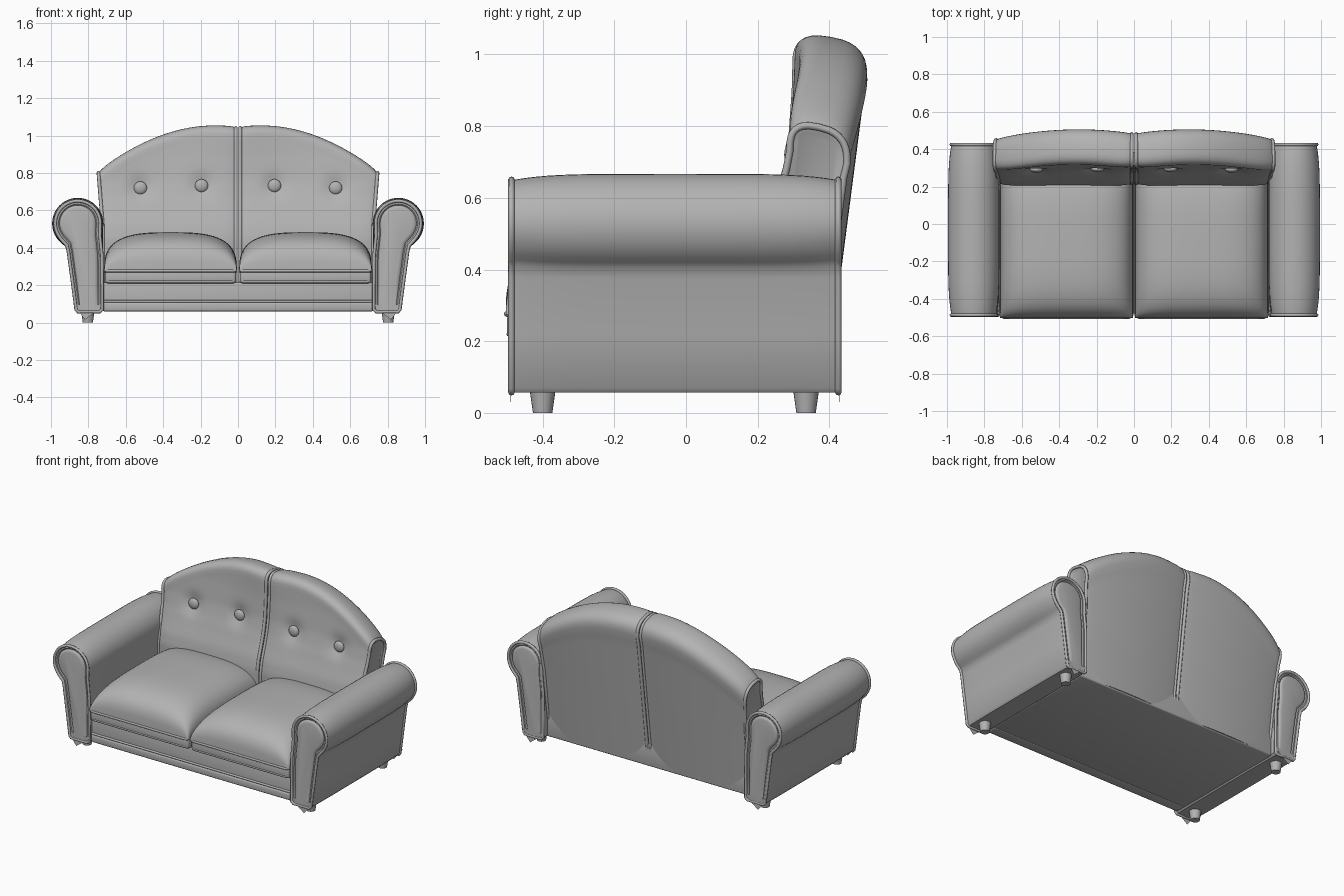
import bpy, bmesh, math
from mathutils import Vector

if "Cube" in bpy.data.objects:
    bpy.data.objects.remove(bpy.data.objects["Cube"])

mat = bpy.data.materials.new("soft grey upholstery")
mat.diffuse_color = (0.45, 0.45, 0.45, 1)
mat.use_nodes = True
mat.node_tree.nodes["Principled BSDF"].inputs["Base Color"].default_value = mat.diffuse_color


def finish(ob, mirror=True, angle=40):
    ob.data.materials.clear()
    ob.data.materials.append(mat)
    bpy.ops.object.select_all(action='DESELECT')
    ob.select_set(True)
    bpy.context.view_layer.objects.active = ob
    bpy.ops.object.shade_smooth_by_angle(angle=math.radians(angle))
    if mirror:
        m = ob.modifiers.new("Mirror", 'MIRROR')
        m.use_mirror_merge = False
    return ob


def from_bmesh(name, bm, **kw):
    bmesh.ops.recalc_face_normals(bm, faces=bm.faces)
    me = bpy.data.meshes.new(name)
    bm.to_mesh(me)
    bm.free()
    ob = bpy.data.objects.new(name, me)
    bpy.context.collection.objects.link(ob)
    return finish(ob, **kw)


def loft(name, sections, insets=()):
    """Skin closed sections, cap both ends and step the caps by (width, depth)."""
    bm = bmesh.new()
    rings = [[bm.verts.new(p) for p in s] for s in sections]
    n = len(rings[0])
    for a, b in zip(rings, rings[1:]):
        for i in range(n):
            j = (i + 1) % n
            bm.faces.new((a[i], a[j], b[j], b[i]))
    caps = [bm.faces.new(rings[0]), bm.faces.new(rings[-1])]
    bmesh.ops.recalc_face_normals(bm, faces=bm.faces)
    for cap in caps:
        for w, d in insets:
            bmesh.ops.inset_region(bm, faces=[cap], thickness=w, depth=d, use_even_offset=True)
    return from_bmesh(name, bm)


def pipe(name, pts, r=0.009, closed=True, mirror=True):
    cu = bpy.data.curves.new(name, 'CURVE')
    cu.dimensions = '3D'
    cu.bevel_depth = r
    cu.bevel_resolution = 2
    sp = cu.splines.new('POLY')
    sp.points.add(len(pts) - 1)
    for q, p in zip(sp.points, pts):
        q.co = (*p, 1)
    sp.use_cyclic_u = closed
    ob = bpy.data.objects.new(name, cu)
    bpy.context.collection.objects.link(ob)
    bpy.ops.object.select_all(action='DESELECT')
    ob.select_set(True)
    bpy.context.view_layer.objects.active = ob
    bpy.ops.object.convert(target='MESH')
    return finish(bpy.context.view_layer.objects.active, mirror, 60)


def box(name, lo, hi, bevel, mirror=True):
    bm = bmesh.new()
    bmesh.ops.create_cube(bm, size=1)
    for v in bm.verts:
        v.co = [l + (c + 0.5) * (h - l) for c, l, h in zip(v.co, lo, hi)]
    bmesh.ops.bevel(bm, geom=bm.edges[:], offset=bevel, segments=3, profile=0.5, affect='EDGES')
    return from_bmesh(name, bm, mirror=mirror)


def lerp_table(t, x):
    for (x0, y0), (x1, y1) in zip(t, t[1:]):
        if x <= x1:
            f = max(0, (x - x0) / (x1 - x0))
            return y0 + (y1 - y0) * f
    return t[-1][1]


# rolled arms: scroll profile lofted front to back, swelling in the middle
CX, CZ, R = 0.857, 0.53, 0.137
arm = [(0.735, 0.057), (0.72, 0.07), (0.72, 0.2), (0.722, 0.36), (0.722, 0.46)]
arm += [(CX + R * math.cos(math.radians(a)), CZ + R * math.sin(math.radians(a)))
        for a in range(180, -56, -9)]
arm += [(0.923, 0.405), (0.915, 0.375), (0.892, 0.22), (0.871, 0.07), (0.86, 0.057)]


def arm_ring(y, k):
    out = []
    for x, z in arm:
        f = min(1, max(0, (z - 0.36) / 0.1))
        s = 1 - k * f
        x = CX + (x - CX) * s - (x - 0.8) * 0.6 * k * (1 - f)
        out.append((x, y, CZ + (z - CZ) * s))
    return out


rings = []
for i in range(25):
    v = -math.cos(math.pi * i / 24)
    rings.append(arm_ring(-0.03 + 0.455 * v, 0.13 * abs(v) ** 5))
loft("arm", rings, [(0.016, 0.0), (0.006, -0.006), (0.006, 0.008), (0.012, 0.003)])
pipe("arm_front_piping", arm_ring(-0.487, 0.12))
pipe("arm_back_piping", arm_ring(0.425, 0.12))

# tapered feet
for name, y in (("front_foot", -0.4), ("back_foot", 0.335)):
    bm = bmesh.new()
    bmesh.ops.create_cone(bm, cap_ends=True, segments=24, radius1=0.027, radius2=0.037, depth=0.07)
    bmesh.ops.translate(bm, verts=bm.verts, vec=(0.803, y, 0.035))
    from_bmesh(name, bm)

# base rail with a piped lower band
box("base_rail", (-0.73, -0.465, 0.062), (0.73, 0.385, 0.215), 0.01, False)
box("base_lower_band", (-0.725, -0.475, 0.06), (0.725, -0.40, 0.108), 0.01, False)
pipe("base_piping", [(-0.72, -0.466, 0.113), (0.72, -0.466, 0.113)], 0.007, False, False)

# seat cushions: domed top, lower border and piping
X0, X1, Y0, Y1 = 0.006, 0.716, -0.503, 0.34
N = 36
bm = bmesh.new()
grid = []
for i in range(N + 1):
    u = -math.cos(math.pi * i / N)
    row = []
    for j in range(N + 1):
        v = -math.cos(math.pi * j / N)
        h = max(0, 1 - abs(u) ** 3) ** (1 / 3) * max(0, 1 - abs(v) ** 3.5) ** (1 / 3.2)
        row.append(bm.verts.new(((X0 + X1) / 2 + u * (X1 - X0) / 2,
                                 (Y0 + Y1) / 2 + v * (Y1 - Y0) / 2, 0.275 + 0.208 * h)))
    grid.append(row)
for i in range(N):
    for j in range(N):
        bm.faces.new((grid[i][j], grid[i + 1][j], grid[i + 1][j + 1], grid[i][j + 1]))
from_bmesh("seat_cushion", bm, angle=70)
box("seat_cushion_border", (X0 + 0.004, Y0 + 0.004, 0.21), (X1 - 0.004, Y1, 0.28), 0.015)


def rounded_loop(z, inset, r=0.025):
    pts = []
    for cx, cy, a0 in ((X1, Y1, 0), (X0, Y1, 90), (X0, Y0, 180), (X1, Y0, 270)):
        sx, sy = (1 if cx == X1 else -1), (1 if cy == Y1 else -1)
        for a in range(a0, a0 + 91, 15):
            pts.append((cx - sx * (r + inset) + r * math.cos(math.radians(a)),
                        cy - sy * (r + inset) + r * math.sin(math.radians(a)), z))
    return pts


pipe("seat_upper_piping", rounded_loop(0.276, 0.003), 0.008)
pipe("seat_lower_piping", rounded_loop(0.22, 0.009), 0.007)

# backrest halves: slanted section swept from the centre seam to the side
FRONT = [(0.06, 0.23), (0.3, 0.205), (0.45, 0.205), (0.52, 0.218), (0.6, 0.245), (0.68, 0.268),
         (0.76, 0.283), (0.9, 0.293), (1.1, 0.298)]
BUTTONS = [(0.195, 0.732), (0.522, 0.72)]


def back_top(x):
    return 1.058 - 0.24 * (max(0, x - 0.13) / 0.605) ** 1.9


def front_y(u, z):
    edge = abs(2 * u - 1)
    ramp = min(1, max(0, (z - 0.65) / 0.35))
    return lerp_table(FRONT, z) + 0.025 * math.sin(math.pi * u) * ramp + 0.012 * edge ** 10


def rear_y(u, z):
    return 0.413 + 0.13 * (z - 0.45) + 0.027 * math.sin(math.pi * u) ** 0.7


def back_ring(u, tuft=True):
    H = back_top(0.735 * u) - 0.012 * abs(2 * u - 1) ** 14
    zb = H - 0.075
    pts = []
    for i in range(36):
        z = 0.07 + (zb - 0.07) * i / 36
        pts.append((front_y(u, z), z))
    yf, yr = front_y(u, zb), rear_y(u, zb)
    for i in range(17):
        a = math.pi * i / 16
        c = math.cos(a)
        t = 0.5 - 0.5 * math.copysign(abs(c) ** 0.65, c)
        pts.append((yf + (yr - yf) * t, zb + 0.075 * max(0, math.sin(a)) ** 0.65 - 0.035 * t * t))
    for i in range(1, 17):
        z = (zb - 0.035) + (0.07 - zb + 0.035) * i / 16
        pts.append((rear_y(u, z), z))
    out = []
    for k, (y, z) in enumerate(pts):
        w = 0.722 + 0.024 * min(1, max(0, (z - 0.5) / 0.3))
        x = 0.008 + (w - 0.008) * u
        if k < 40 and tuft:
            for bx, bz in BUTTONS:
                d = ((x - bx) ** 2 + (z - bz) ** 2) / 0.055 ** 2
                y += 0.022 * math.exp(-d)
        out.append((x, y, z))
    return out


loft("backrest_half", [back_ring(0.5 - 0.5 * math.cos(math.pi * (0.08 + 0.84 * i / 48))
                                 if 0 < i < 48 else i / 48) for i in range(49)],
     [(0.014, 0.0), (0.006, -0.005)])
pipe("backrest_centre_piping", [Vector(p) + Vector((0.004, 0, 0)) for p in back_ring(0, False)], 0.010)
pipe("backrest_side_piping", back_ring(1, False), 0.010)

# tufting buttons
for k, (bx, bz) in enumerate(BUTTONS):
    bm = bmesh.new()
    bmesh.ops.create_uvsphere(bm, u_segments=24, v_segments=12, radius=0.035)
    for v in bm.verts:
        v.co.y *= 0.5
    bmesh.ops.translate(bm, verts=bm.verts, vec=(bx, front_y(bx / 0.735, bz) + 0.012, bz))
    from_bmesh("tuft_button", bm, angle=60)
